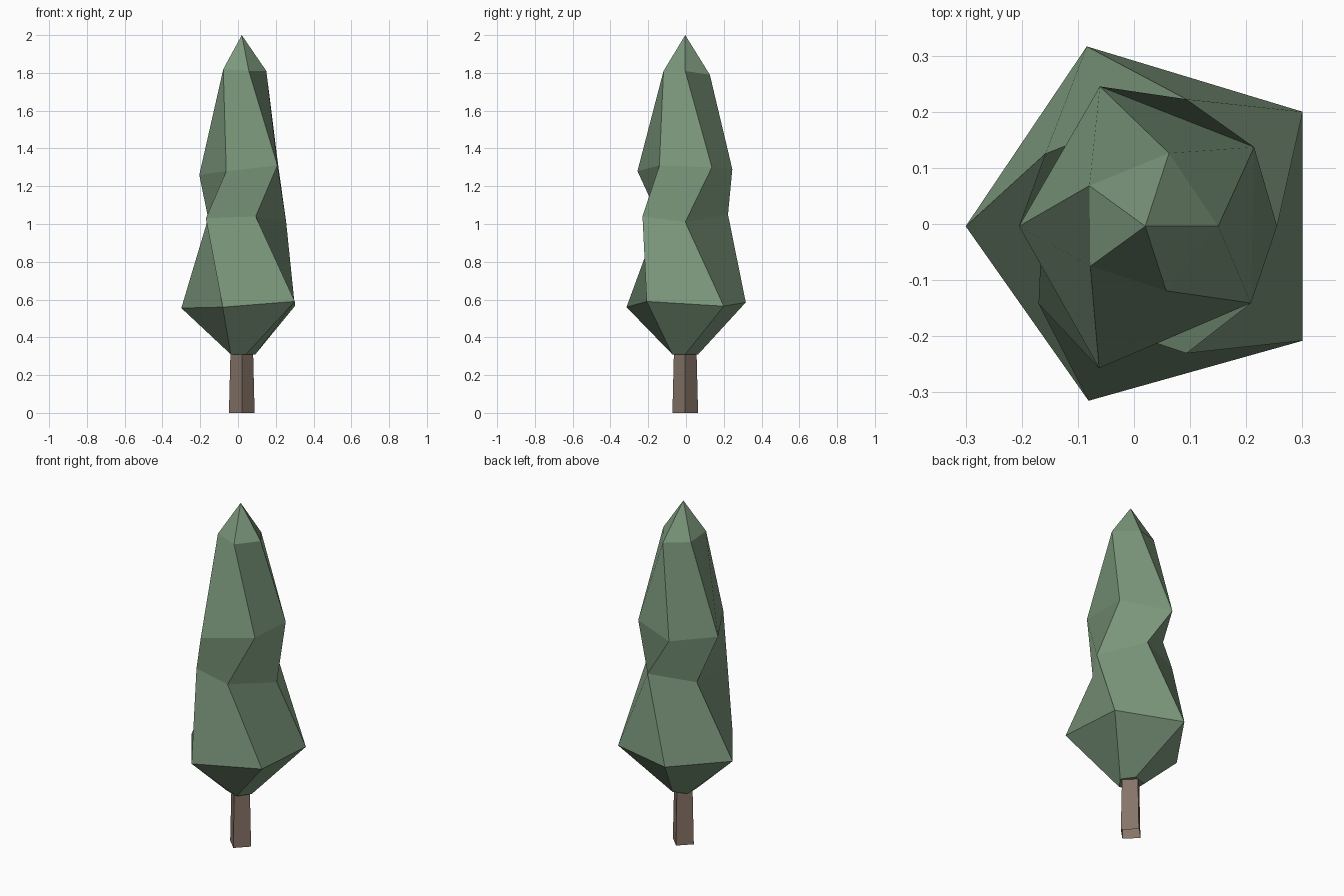
import bpy
import bmesh
from math import cos, sin, tau

cube = bpy.data.objects.get("Cube")
if cube:
    bpy.data.objects.remove(cube, do_unlink=True)

AXIS_X, AXIS_Y = 0.02, -0.004  # the stem stands slightly off centre


def make_material(name, colour):
    mat = bpy.data.materials.new(name)
    mat.use_nodes = True
    mat.diffuse_color = colour
    mat.node_tree.nodes["Principled BSDF"].inputs["Base Color"].default_value = colour
    return mat


def add_ring(bm, radii, heights, turn):
    """Ring of vertices around the stem, turned by a fraction of one step."""
    count = len(radii)
    ring = []
    for k, (radius, height) in enumerate(zip(radii, heights)):
        angle = tau * (k + turn) / count
        ring.append(bm.verts.new((AXIS_X + radius * cos(angle),
                                  AXIS_Y + radius * sin(angle), height)))
    return ring


def bridge(bm, lower, upper, rising):
    """Quads between two rings, folded along the rising or falling diagonal."""
    count = len(lower)
    for k in range(count):
        n = (k + 1) % count
        if k in rising:
            corners = (lower[k], lower[n], upper[n], upper[k])
        else:
            corners = (lower[n], upper[n], upper[k], lower[k])
        bm.faces.new(corners)


def finish(bm, name, mat):
    mesh = bpy.data.meshes.new(name)
    bm.to_mesh(mesh)
    bm.free()
    mesh.materials.append(mat)
    obj = bpy.data.objects.new(name, mesh)
    bpy.context.collection.objects.link(obj)


leaf_green = make_material("leaf green", (0.20, 0.31, 0.20, 1))
bark_brown = make_material("bark brown", (0.24, 0.175, 0.135, 1))

# Trunk: open tapered square post, corner towards the front
bm = bmesh.new()
foot = add_ring(bm, [0.068] * 4, [0] * 4, 0)
head = add_ring(bm, [0.06] * 4, [0.32] * 4, 0)
bridge(bm, foot, head, ())
finish(bm, "trunk", bark_brown)

# Foliage: irregular five-sided rings, each turned half a step from the last;
# every level lists radii, heights and the quads above it that fold upwards
levels = [
    ([0.072] * 5, [0.31] * 5, ()),
    ([0.347, 0.337, 0.32, 0.327, 0.347], [0.565, 0.585, 0.555, 0.56, 0.59], (0, 1)),
    ([0.235, 0.238, 0.22, 0.235, 0.238], [1.01, 1.05, 1.03, 1.03, 1.04], (1, 2, 3)),
    ([0.24, 0.262, 0.225, 0.266, 0.233], [1.3, 1.29, 1.26, 1.28, 1.31], range(5)),
    ([0.13, 0.137, 0.123, 0.121, 0.121], [1.81, 1.79, 1.81, 1.82, 1.81], ()),
]
bm = bmesh.new()
rings = [add_ring(bm, radii, heights, 0.5 * (i % 2))
         for i, (radii, heights, _) in enumerate(levels)]
for lower, upper, level in zip(rings, rings[1:], levels):
    bridge(bm, lower, upper, level[2])

# Pointed tip and closed underside
tip = bm.verts.new((AXIS_X, AXIS_Y, 2))
top = rings[-1]
for k in range(len(top)):
    bm.faces.new((top[k], top[(k + 1) % len(top)], tip))
bm.faces.new(rings[0][::-1])
finish(bm, "foliage", leaf_green)
